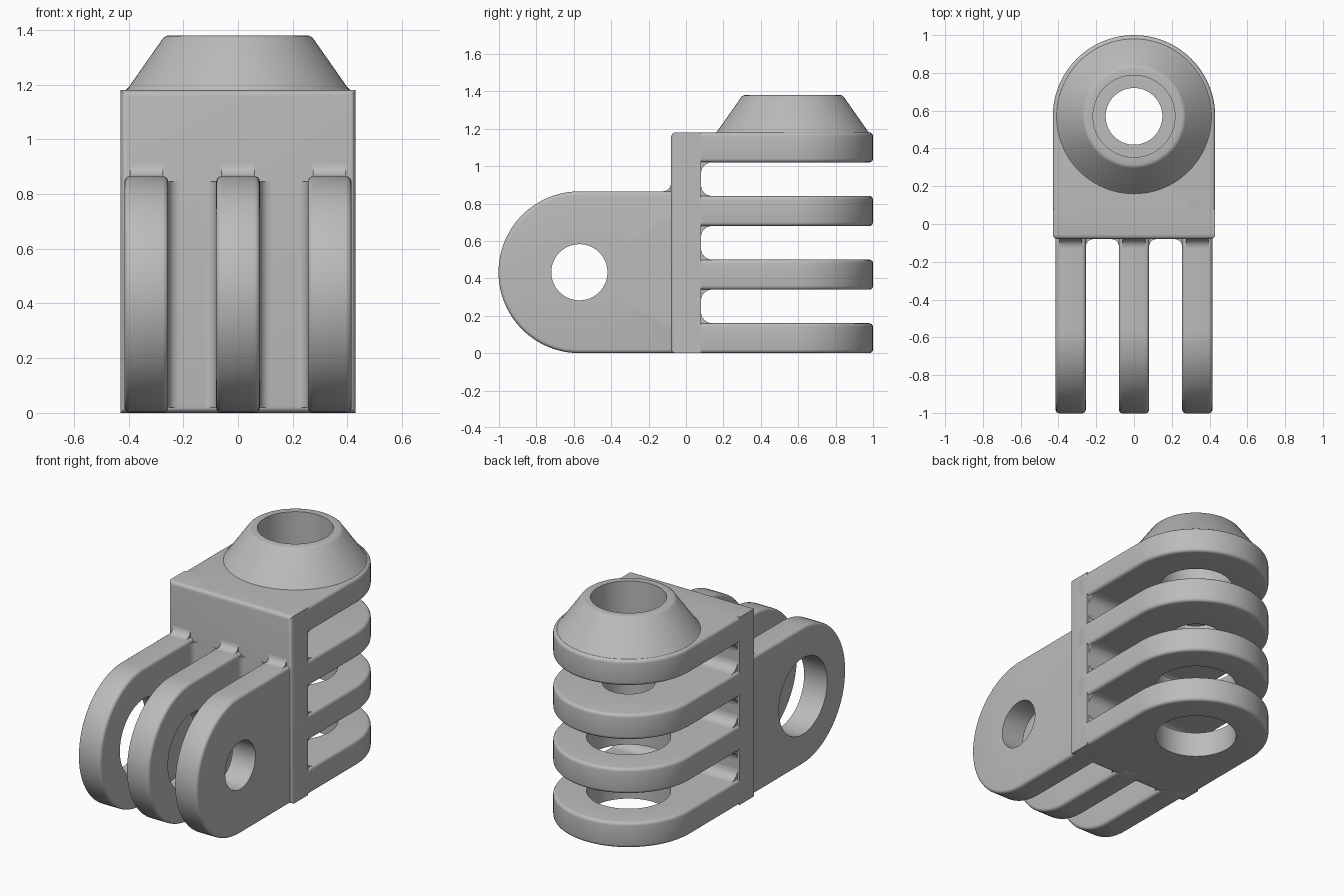
import bpy, bmesh, math
from mathutils import Vector

cube = bpy.data.objects.get("Cube")
if cube:
    bpy.data.objects.remove(cube, do_unlink=True)

grey = bpy.data.materials.new("light_grey")
grey.use_nodes = True
grey.diffuse_color = (0.5, 0.5, 0.5, 1)
grey.node_tree.nodes["Principled BSDF"].inputs["Base Color"].default_value = (0.5, 0.5, 0.5, 1)


def finish(name, bm):
    bmesh.ops.recalc_face_normals(bm, faces=bm.faces)
    mesh = bpy.data.meshes.new(name)
    bm.to_mesh(mesh)
    bm.free()
    mesh.materials.append(grey)
    obj = bpy.data.objects.new(name, mesh)
    bpy.context.collection.objects.link(obj)
    bpy.ops.object.select_all(action='DESELECT')
    obj.select_set(True)
    bpy.context.view_layer.objects.active = obj
    bpy.ops.object.shade_smooth_by_angle(angle=math.radians(32))
    return obj


def skin(bm, rings):
    """Join closed rings into a closed tube."""
    rings = [[bm.verts.new(p) for p in ring] for ring in rings]
    n = len(rings[0])
    for i, a in enumerate(rings):
        b = rings[(i + 1) % len(rings)]
        for k in range(n):
            m = (k + 1) % n
            bm.faces.new((a[k], a[m], b[m], b[k]))


SEG = 96
ANGLES = [2 * math.pi * k / SEG for k in range(SEG)]
RIM = 0.02
REACH = 0.61   # from hole centre back into the block


def outline(radius):
    pts = []
    for a in ANGLES:
        c, s = math.cos(a), math.sin(a)
        d = radius
        if c < -1e-6:
            d = min(radius / max(abs(s), 1e-6), REACH / -c)
        pts.append((d * c, d * s))
    return pts


def lug(name, radius, hole, low, high, place):
    """Plate with a round end, a softened rim and a hole."""
    steps = [math.pi / 2 * i / 4 for i in range(5)]
    rim = [(RIM * (1 - math.sin(t)), low + RIM * (1 - math.cos(t))) for t in steps]
    rim += [(d, low + high - w) for d, w in reversed(rim)]
    rings = [[place(u, v, w) for u, v in outline(radius - d)] for d, w in rim]
    for w in (high, low):
        rings.append([place(hole * math.cos(a), hole * math.sin(a), w) for a in ANGLES])
    bm = bmesh.new()
    skin(bm, rings)
    finish(name, bm)


def fillet(name, corner, a, b, along, r):
    """Hollow quarter-round strip in an inside corner."""
    corner, a, b, along = map(Vector, (corner, a, b, along))
    arc = [math.pi / 2 * i / 6 for i in range(7)]
    section = [corner - (a + b) * 0.01, corner + a * r - b * 0.01]
    section += [corner + a * r * (1 - math.sin(t)) + b * r * (1 - math.cos(t)) for t in arc]
    section.append(corner + b * r - a * 0.01)
    bm = bmesh.new()
    face = bm.faces.new([bm.verts.new(p) for p in section])
    out = bmesh.ops.extrude_face_region(bm, geom=[face])
    moved = [g for g in out["geom"] if isinstance(g, bmesh.types.BMVert)]
    bmesh.ops.translate(bm, verts=moved, vec=along)
    finish(name, bm)


# Central block with soft front edges
HALF, FACE, TOP = 0.43, 0.08, 1.18
bm = bmesh.new()
bmesh.ops.create_cube(bm, size=1)
bmesh.ops.scale(bm, verts=bm.verts, vec=(2 * HALF, 2 * FACE, TOP))
bmesh.ops.translate(bm, verts=bm.verts, vec=(0, 0, TOP / 2))
front_edges = [e for e in bm.edges if all(v.co.y < 0 for v in e.verts)]
bmesh.ops.bevel(bm, geom=front_edges, offset=0.025, segments=4, profile=0.5, affect='EDGES')
finish("central_block", bm)

# Rear lugs, bottom to top, lying flat
rear = [(0, 0.16, 0.24), (0.34, 0.5, 0.24), (0.68, 0.84, 0.15), (1.02, TOP, 0.217)]
for i, (low, high, hole) in enumerate(rear):
    lug(f"rear_lug_{i + 1}", HALF, hole, low, high,
        lambda u, v, w: (v, 0.57 + u, w))
    for z, up, needed in ((high, 1, i < 3), (low, -1, i > 0)):
        if needed:
            fillet(f"rear_fillet_{i + 1}", (-0.415, FACE, z), (0, 1, 0), (0, 0, up),
                   (0.83, 0, 0), 0.06)

# Front lugs, standing upright
LUG_R = 0.4325
front = [("right", -0.415, -0.255, 0.24), ("middle", -0.08, 0.08, 0.24), ("left", 0.255, 0.415, 0.15)]
for side, low, high, hole in front:
    lug(f"front_lug_{side}", LUG_R, hole, low, high,
        lambda u, v, w: (w, -0.57 - u, LUG_R + v))
    fillet(f"top_fillet_{side}", (low + RIM, -FACE, 2 * LUG_R), (0, -1, 0), (0, 0, 1),
           (high - low - 2 * RIM, 0, 0), 0.045)
    for x, out in ((low, -1), (high, 1)):
        if abs(x) < 0.4:
            fillet(f"side_fillet_{side}", (x, -FACE, RIM), (0, -1, 0), (out, 0, 0),
                   (0, 0, 2 * LUG_R - 2 * RIM), 0.04)

# Tapered boss with a bore
profile = [(0.217, 1.17), (0.217, 1.38), (0.255, 1.38), (0.265, 1.377),
           (0.274, 1.37), (0.4, 1.19), (0.412, 1.178), (0.405, 1.17)]
bm = bmesh.new()
skin(bm, [[(r * math.cos(a), 0.57 + r * math.sin(a), z) for a in ANGLES] for r, z in profile])
finish("tapered_boss", bm)
